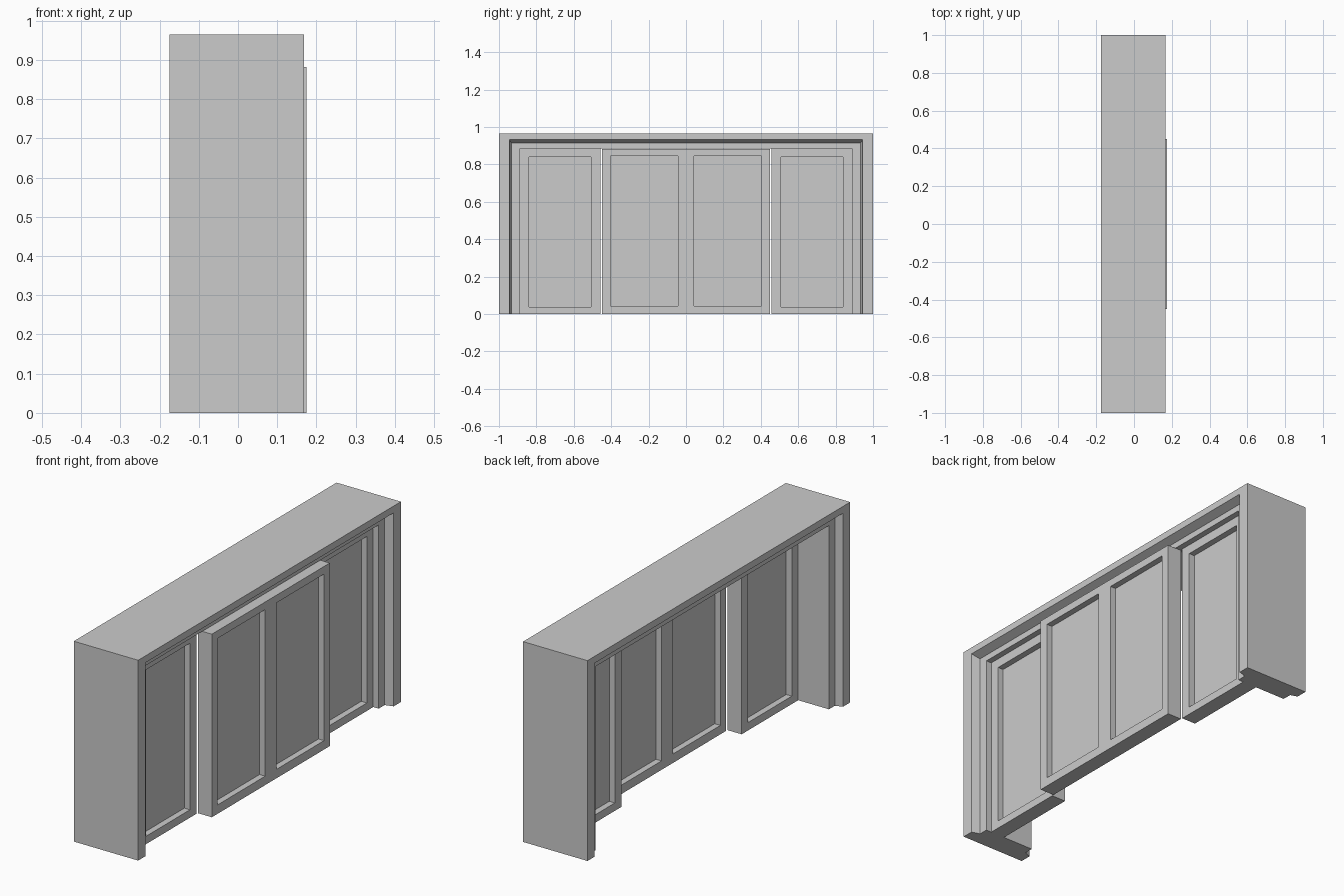
import bpy
import bmesh
from mathutils import Matrix

cube = bpy.data.objects.get("Cube")
if cube:
    bpy.data.objects.remove(cube)

grey = bpy.data.materials.new("plain_grey")
grey.use_nodes = True
GREY = (0.6, 0.6, 0.6, 1)
grey.diffuse_color = GREY
grey.node_tree.nodes["Principled BSDF"].inputs["Base Color"].default_value = GREY


def finish(name, bm):
    """Turn a bmesh into a flat-shaded object."""
    bmesh.ops.recalc_face_normals(bm, faces=bm.faces)
    mesh = bpy.data.meshes.new(name)
    bm.to_mesh(mesh)
    bm.free()
    mesh.materials.append(grey)
    obj = bpy.data.objects.new(name, mesh)
    bpy.context.collection.objects.link(obj)
    return obj


def door_frame(name, profile):
    """Sweep a (x, half width, height) profile around jamb, header, jamb."""
    bm = bmesh.new()
    rings = [[bm.verts.new((x, y, z)) for x, y, z in
              ((x, -w, 0), (x, -w, h), (x, w, h), (x, w, 0))]
             for x, w, h in profile]
    for a, b in zip(rings, rings[1:] + rings[:1]):
        for i in range(3):
            bm.faces.new((a[i], a[i + 1], b[i + 1], b[i]))
    for end in (0, 3):
        bm.faces.new([ring[end] for ring in rings])
    return finish(name, bm)


def door_leaf(name, x0, x1, y0, y1, top, panels, low, high, recess=0.03):
    """Slab with rectangular panels sunk into both faces."""
    bm = bmesh.new()
    size = Matrix.Diagonal((x1 - x0, y1 - y0, top, 1))
    place = Matrix.Translation(((x0 + x1) / 2, (y0 + y1) / 2, top / 2))
    bmesh.ops.create_cube(bm, size=1, matrix=place @ size)
    cuts = [((0, y, 0), (0, 1, 0)) for pair in panels for y in pair]
    cuts += [((0, 0, z), (0, 0, 1)) for z in (low, high)]
    for co, no in cuts:
        bmesh.ops.bisect_plane(bm, geom=bm.verts[:] + bm.edges[:] + bm.faces[:],
                               plane_co=co, plane_no=no)
    bm.normal_update()
    sunk = []
    for f in bm.faces:
        c = f.calc_center_median()
        if (abs(f.normal.x) > 0.5 and low < c.z < high
                and any(a < c.y < b for a, b in panels)):
            sunk.append(f)
    bmesh.ops.inset_individual(bm, faces=sunk, thickness=0, depth=-recess)
    return finish(name, bm)


# Surround with splayed reveals and an inner lining, front and back
door_frame("door_frame", [
    (-0.175, 1, 0.965), (0.168, 1, 0.965),
    (0.168, 0.945, 0.932), (0.128, 0.933, 0.915),
    (0.128, 0.888, 0.885), (-0.14, 0.888, 0.885),
    (-0.14, 0.933, 0.915), (-0.175, 0.945, 0.932)])

# Sliding double-panel leaf in the middle track
door_leaf("centre_door", 0.1, 0.175, -0.449, 0.449, 0.882,
          [(-0.405, -0.043), (0.043, 0.405)], 0.043, 0.845)

# Fixed single-panel leaves on either side
door_leaf("side_door_front", 0.024, 0.099, -0.888, -0.458, 0.885,
          [(-0.84, -0.507)], 0.038, 0.84)
door_leaf("side_door_back", 0.024, 0.099, 0.458, 0.888, 0.885,
          [(0.507, 0.84)], 0.038, 0.84)
